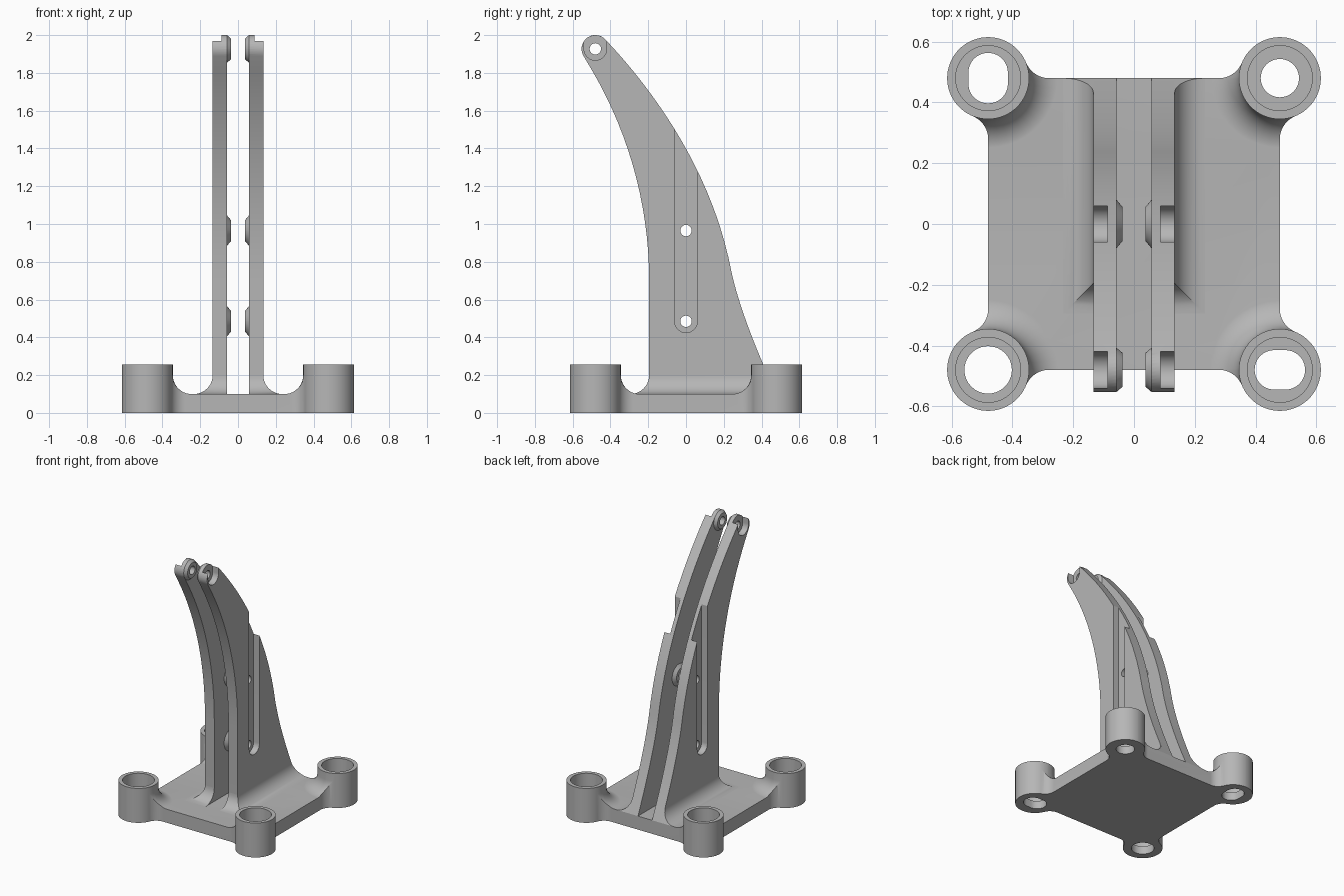
import bpy, bmesh, math
from mathutils import Vector, Matrix
from mathutils.geometry import interpolate_bezier

if "Cube" in bpy.data.objects:
    bpy.data.objects.remove(bpy.data.objects["Cube"])

grey = bpy.data.materials.new("plain grey")
grey.use_nodes = True
grey.diffuse_color = (0.47, 0.47, 0.47, 1)
grey.node_tree.nodes["Principled BSDF"].inputs["Base Color"].default_value = (0.47, 0.47, 0.47, 1)

CORNER = 0.48          # corner post centre
POST_R = 0.135
PLATE_Z = 0.1
FILLET = 0.1
ARM_IN, ARM_OUT = 0.058, 0.134
TIP = (-0.48, 1.927)
TIP_R = 0.073
HOLES = [(0, 0.485), (0, 0.965), TIP]


def arc(cx, cy, r, a0, a1, n=16):
    angles = [math.radians(a0 + (a1 - a0) * i / n) for i in range(n + 1)]
    return [(cx + r * math.cos(a), cy + r * math.sin(a)) for a in angles]


def stadium(cx, cy, rx, ry):
    r = min(rx, ry)
    dx, dy = rx - r, ry - r
    pts = []
    for q, (sx, sy) in enumerate([(1, 1), (-1, 1), (-1, -1), (1, -1)]):
        pts += arc(cx + sx * dx, cy + sy * dy, r, q * 90 + 1, q * 90 + 89, 11)
    return pts


def loft(bm, rings):
    """Closed solid through rings of equal point count."""
    rows = [[bm.verts.new(p) for p in ring] for ring in rings]
    n = len(rows[0])
    for a, b in zip(rows, rows[1:]):
        for i in range(n):
            j = (i + 1) % n
            bm.faces.new((a[i], a[j], b[j], b[i]))
    bm.faces.new(rows[0][::-1])
    bm.faces.new(rows[-1])


def prism(bm, pts, lo, hi, axis="z"):
    place = (lambda p, h: (h, *p)) if axis == "x" else (lambda p, h: (*p, h))
    loft(bm, [[place(p, h) for p in pts] for h in (lo, hi)])


def make(name, bm):
    bmesh.ops.recalc_face_normals(bm, faces=bm.faces)
    mesh = bpy.data.meshes.new(name)
    bm.to_mesh(mesh)
    bm.free()
    mesh.materials.append(grey)
    obj = bpy.data.objects.new(name, mesh)
    bpy.context.collection.objects.link(obj)
    return obj


def activate(obj):
    bpy.ops.object.select_all(action="DESELECT")
    obj.select_set(True)
    bpy.context.view_layer.objects.active = obj


def combine(obj, operation, bm):
    tool = make("helper", bm)
    tool.hide_render = True
    mod = obj.modifiers.new("combine", "BOOLEAN")
    mod.operation, mod.solver, mod.object = operation, "EXACT", tool
    activate(obj)
    bpy.ops.object.modifier_apply(modifier=mod.name)
    bpy.data.objects.remove(tool)


def finish(obj):
    activate(obj)
    bpy.ops.object.shade_smooth_by_angle(angle=math.radians(25))


def fillet_offset(z):
    return FILLET - math.sqrt(max(0, FILLET ** 2 - (FILLET - (z - PLATE_Z)) ** 2))


corners = [(sx * CORNER, sy * CORNER) for sx in (-1, 1) for sy in (-1, 1)]
levels = [PLATE_Z + FILLET * (1 - math.cos(math.radians(a))) for a in range(0, 91, 9)]

# Base plate slab
bm = bmesh.new()
bmesh.ops.create_cube(bm, size=1, matrix=Matrix.Translation((0, 0, PLATE_Z / 2))
                      @ Matrix.Diagonal((1.4, 1.4, PLATE_Z, 1)))
base = make("base_plate", bm)

# Concave flares around the posts
bm = bmesh.new()
for cx, cy in corners:
    rings = [(0.04, POST_R + FILLET)] + [(z - 0.0005, POST_R + fillet_offset(z)) for z in levels]
    loft(bm, [[(x, y, z) for x, y in stadium(cx, cy, r, r)] for z, r in rings])
combine(base, "UNION", bm)

# Plate outline with rounded inside corners
side = arc(0.56, 0.28, 0.08, 180, 111.8) + [(CORNER, CORNER)] + arc(0.28, 0.56, 0.08, -21.8, -90)
outline = []
for k in range(4):
    turn = Matrix.Rotation(k * math.pi / 2, 2)
    outline += [tuple(turn @ Vector(p)) for p in side]
bm = bmesh.new()
prism(bm, outline, -0.2, 0.5)
combine(base, "INTERSECT", bm)

# Corner posts with counterbores and slotted holes
bm = bmesh.new()
for cx, cy in corners:
    prism(bm, stadium(cx, cy, POST_R, POST_R), 0, 0.255)
combine(base, "UNION", bm)
bm = bmesh.new()
for cx, cy in corners:
    prism(bm, stadium(cx, cy, 0.107, 0.107), 0.06, 0.4)
combine(base, "DIFFERENCE", bm)
bm = bmesh.new()
sizes = [(0.078, 0.078), (0.065, 0.083), (0.083, 0.065), (0.063, 0.063)]
for (cx, cy), (rx, ry) in zip(corners, sizes):
    prism(bm, stadium(cx, cy, rx, ry), -0.2, 0.2)
combine(base, "DIFFERENCE", bm)
finish(base)


# Curved arm, side profile
def bezier(*pts):
    return [tuple(p[:2]) for p in interpolate_bezier(*[Vector((*p, 0)) for p in pts], 20)]


lower = bezier((0.48, PLATE_Z), (0.395, 0.28), (0.285, 0.54), (0.24, 0.75))
upper = bezier((0.24, 0.75), (0.15, 1.22), (-0.11, 1.64), (-0.424, 1.974))
front = arc(-0.195 - 2.2, 0.7, 2.2, 32.6, 0)
profile = lower + upper[1:-1] + arc(*TIP, TIP_R, 40, 212) + front[1:] + [(-0.195, PLATE_Z)]
bm = bmesh.new()
prism(bm, profile, ARM_IN, ARM_OUT, "x")
arm = make("curved_arms", bm)

# Tapered spacers on the inner face
bm = bmesh.new()
for y, z in HOLES:
    big = TIP_R if z == TIP[1] else 0.08
    rings = [(ARM_IN + 0.015, big - 0.004), (ARM_IN, big), (0.038, 0.056)]
    loft(bm, [[(x, *p) for p in stadium(y, z, r, r)] for x, r in rings])
combine(arm, "UNION", bm)

# Open-topped channels on the outer face
bm = bmesh.new()
for (y, z), top in ((HOLES[0], 1.8), (TIP, 2.2)):
    prism(bm, arc(y, z, 0.06, 180, 360, 24) + [(y + 0.06, top), (y - 0.06, top)], 0.087, 0.3, "x")
combine(arm, "DIFFERENCE", bm)

# Bolt holes
bm = bmesh.new()
for y, z in HOLES:
    prism(bm, stadium(y, z, 0.03, 0.03), -0.1, 0.4, "x")
combine(arm, "DIFFERENCE", bm)

# Flared root of the arm
bm = bmesh.new()
rings = []
for z in levels:
    d = fillet_offset(z)
    x, y0, y1 = ARM_OUT + d, -0.195 - d, 0.48 - 0.47 * (z - PLATE_Z)
    rings.append([(ARM_IN, y0, z), (x, y0, z), (x, y1, z), (ARM_IN, y1, z)])
loft(bm, rings)
root = make("arm_roots", bm)

# Mirror arm and root to the other side
for obj in (arm, root):
    mod = obj.modifiers.new("mirror", "MIRROR")
    mod.use_mirror_merge = False
    activate(obj)
    bpy.ops.object.modifier_apply(modifier=mod.name)
    finish(obj)
